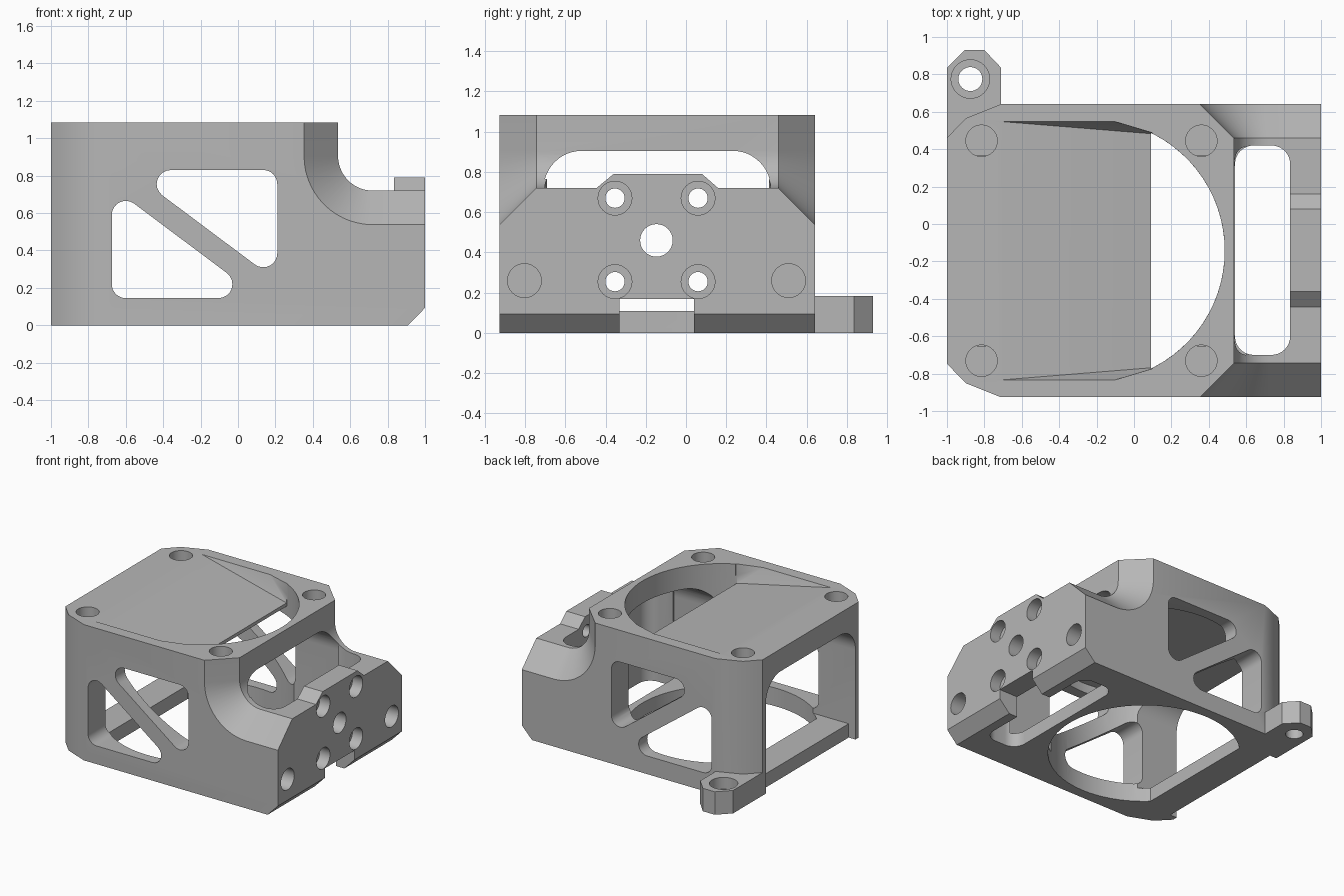
import bpy
import bmesh
from math import sin, cos, pi, radians, atan2, acos

old = bpy.data.objects.get("Cube")
if old:
    bpy.data.objects.remove(old, do_unlink=True)

grey = bpy.data.materials.new("plain grey")
grey.use_nodes = True
colour = (0.47, 0.47, 0.47, 1)
grey.diffuse_color = colour
grey.node_tree.nodes["Principled BSDF"].inputs["Base Color"].default_value = colour

MID_Y = -0.143   # centre line of the housing
TOP = 1.083
ROOF = 0.905     # underside of the top plate


def make_object(name, bm):
    bmesh.ops.recalc_face_normals(bm, faces=bm.faces)
    mesh = bpy.data.meshes.new(name)
    bm.to_mesh(mesh)
    bm.free()
    mesh.materials.append(grey)
    obj = bpy.data.objects.new(name, mesh)
    bpy.context.collection.objects.link(obj)
    return obj


def loft(name, rings):
    """Skin equal-length rings of points and cap both ends."""
    bm = bmesh.new()
    rows = [[bm.verts.new(p) for p in ring] for ring in rings]
    n = len(rows[0])
    for a, b in zip(rows, rows[1:]):
        for i in range(n):
            j = (i + 1) % n
            bm.faces.new((a[i], a[j], b[j], b[i]))
    bm.faces.new(rows[0])
    bm.faces.new(rows[-1])
    return make_object(name, bm)


def prism(name, points, axis, lo, hi):
    place = {"x": lambda a, b, t: (t, a, b),
             "y": lambda a, b, t: (a, t, b),
             "z": lambda a, b, t: (a, b, t)}[axis]
    return loft(name, [[place(a, b, t) for a, b in points] for t in (lo, hi)])


def arc(cx, cy, r, start, end, steps=12):
    angles = [start + (end - start) * i / steps for i in range(steps + 1)]
    return [(cx + r * cos(a), cy + r * sin(a)) for a in angles]


def rect(a0, b0, a1, b1):
    return [(a0, b0), (a1, b0), (a1, b1), (a0, b1)]


def rounded(centres, r):
    """Outline around corner centres given anticlockwise."""
    out, n = [], len(centres)
    for i, (x, y) in enumerate(centres):
        px, py = centres[i - 1]
        nx, ny = centres[(i + 1) % n]
        start = atan2(y - py, x - px) - pi / 2
        end = atan2(ny - y, nx - x) - pi / 2
        while end < start:
            end += 2 * pi
        out += arc(x, y, r, start, end, 8)
    return out


def hole(name, a, b, r, axis, lo, hi):
    return prism(name, arc(a, b, r, 0, 2 * pi, 32)[:-1], axis, lo, hi)


def combine(target, other, operation="DIFFERENCE"):
    mod = target.modifiers.new("combine", "BOOLEAN")
    mod.operation = operation
    mod.solver = "EXACT"
    mod.object = other
    bpy.context.view_layer.objects.active = target
    bpy.ops.object.modifier_apply(modifier=mod.name)
    bpy.data.objects.remove(other, do_unlink=True)


# Housing: side profile with a swept bevel along the stepped shoulder
def section(y, inset):
    shape = [(-1, 0), (0.91, 0), (1, 0.093), (1, 0.72 - inset)]
    shape += arc(0.72, 0.905, 0.185 + inset, 1.5 * pi, pi, 14)
    shape += [(0.535 - inset, TOP), (-1, TOP)]
    return [(x, y, z) for x, z in shape]


body = loft("housing", [section(-0.926, 0.182), section(-0.744, 0),
                        section(0.459, 0), section(0.641, 0.182)])

# Faceted rear corners
half = [(1.2, 1.0), (-0.71, 1.0), (-0.71, 0.784), (-0.9, 0.708), (-1.1, 0.498)]
half[-1] = (-1.0, 0.604)
plan = [(x, MID_Y + d) for x, d in half]
plan += [(x, MID_Y - d) for x, d in reversed(half)]
combine(body, prism("corner_plan", plan, "z", -0.2, 1.3), "INTERSECT")

# Raised pad on the mounting face
pad = [(-0.445, 0.6), (0.16, 0.6), (0.16, 0.72), (0.08, 0.79),
       (-0.36, 0.79), (-0.445, 0.72)]
combine(body, prism("pad", pad, "x", 0.83, 1), "UNION")

# Lengthwise tunnel with rounded upper corners
tunnel = [(-0.708, 0.11), (0.422, 0.11)]
tunnel += arc(0.232, ROOF - 0.19, 0.19, 0, pi / 2)
tunnel += arc(-0.518, ROOF - 0.19, 0.19, pi / 2, pi)
combine(body, prism("tunnel", tunnel, "x", -1.2, 0.6))

# Round chamber below, and the round opening through the top plate
CX, R = -0.215, 0.70
for name, x_cut, lo, hi in (("chamber", -0.7, -0.2, ROOF),
                            ("top_opening", 0.09, 0.7, 1.3)):
    a = acos((x_cut - CX) / R)
    combine(body, prism(name, arc(CX, MID_Y, R, -a, a, 56), "z", lo, hi))

# Shallow ramp scooped into the top plate, with leaning side walls
bm = bmesh.new()
for s in (-1, 1):
    for x, d, z in ((-0.7, 0.69, TOP), (-0.1, 0.69, TOP), (0.1, 0.63, TOP),
                    (0.1, 0.625, 0.93), (-0.7, 0.69, 1.2),
                    (-0.1, 0.69, 1.2), (0.1, 0.63, 1.2)):
        bm.verts.new((x, MID_Y + s * d, z))
hull = bmesh.ops.convex_hull(bm, input=bm.verts)
loose = {v for v in hull["geom_interior"] if isinstance(v, bmesh.types.BMVert)}
bmesh.ops.delete(bm, geom=list(loose), context="VERTS")
combine(body, make_object("ramp", bm))

# Slot behind the mounting face, lower notch and rear recess
slot = rounded([(0.64, -0.6), (0.735, -0.6), (0.735, 0.32), (0.64, 0.32)], 0.1)
combine(body, prism("slot", slot, "z", -0.2, 1.3))
combine(body, prism("notch", rect(-0.33, -0.2, 0.04, 0.168), "x", 0.75, 1.2))
combine(body, prism("recess", rect(-0.708, -0.2, 0.422, 0.3), "x", -1.2, -0.94))

# Pair of triangular windows through both side walls
for name, corners in (
        ("lower_window", [(-0.6, 0.22), (-0.105, 0.22), (-0.6, 0.59)]),
        ("upper_window", [(0.135, 0.385), (0.135, 0.755), (-0.36, 0.755)])):
    combine(body, prism(name, rounded(corners, 0.075), "y", -1.2, 1.2))

# Mounting ear
ear = [(-1, 0.44), (-0.78, 0.44), (-0.71, 0.6), (-0.71, 0.835),
       (-0.8, 0.93), (-0.905, 0.93), (-1, 0.835)]
combine(body, prism("ear", ear, "z", 0, 0.183), "UNION")
combine(body, hole("ear_hole", -0.875, 0.775, 0.064, "z", -0.2, 0.4))
combine(body, hole("ear_counterbore", -0.875, 0.775, 0.103, "z", 0.09, 0.4))

# Blind holes in the top corners
for x in (-0.815, 0.36):
    for d in (-0.588, 0.588):
        combine(body, hole("top_hole", x, MID_Y + d, 0.084, "z", 0.85, 1.3))

# Holes in the mounting face
for y in (-0.353, 0.06):
    for z in (0.255, 0.67):
        combine(body, hole("bolt_hole", y, z, 0.048, "x", 0.7, 1.2))
        combine(body, hole("counterbore", y, z, 0.084, "x", 0.91, 1.2))
combine(body, hole("centre_hole", -0.147, 0.46, 0.081, "x", 0.7, 1.2))
for y in (-0.803, 0.51):
    combine(body, hole("side_hole", y, 0.26, 0.084, "x", 0.75, 1.2))

# Soft curves, crisp edges
bpy.ops.object.select_all(action="DESELECT")
body.select_set(True)
bpy.context.view_layer.objects.active = body
bpy.ops.object.shade_smooth_by_angle(angle=radians(28))
